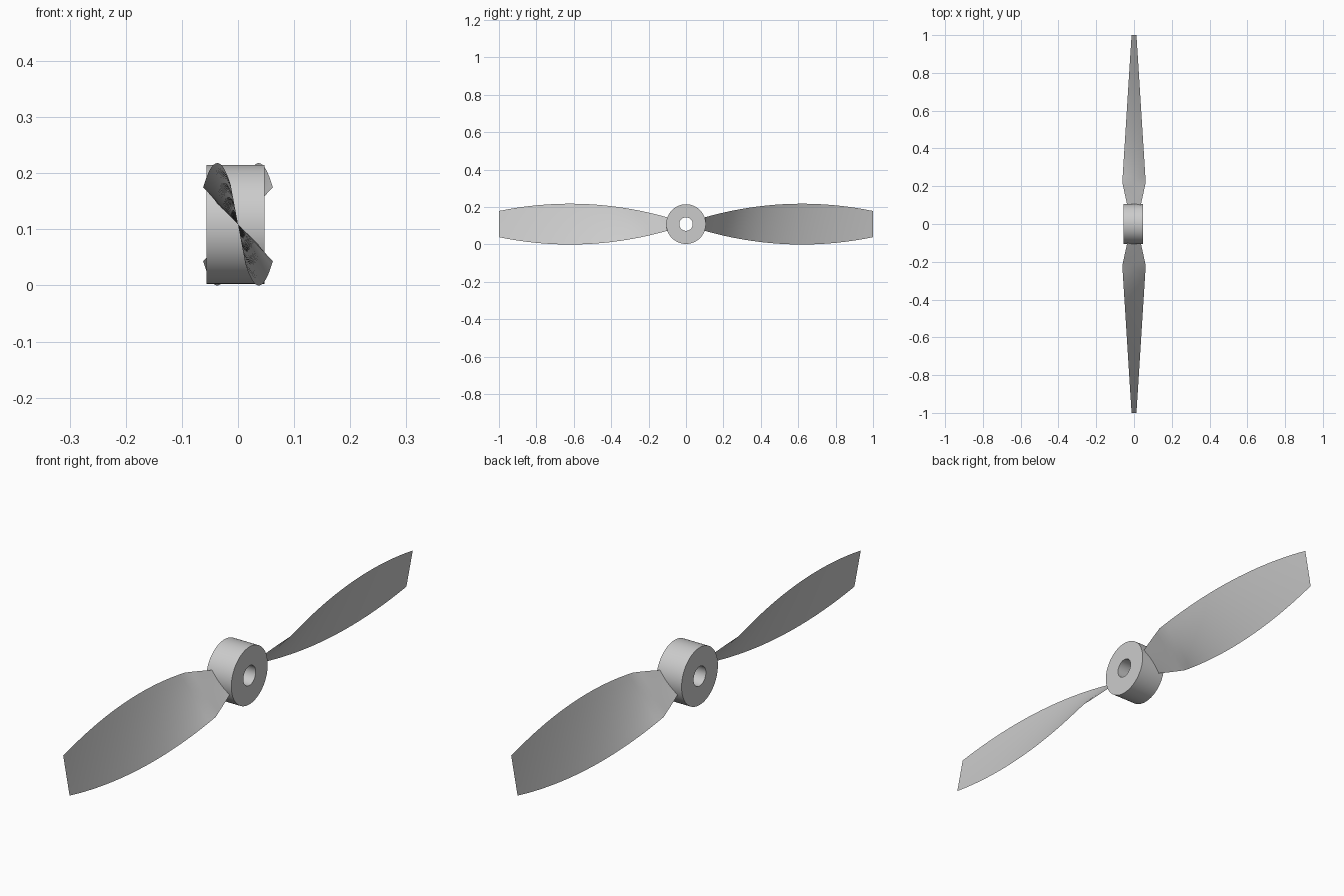
import bpy, bmesh, math
from mathutils import Vector

if "Cube" in bpy.data.objects:
    bpy.data.objects.remove(bpy.data.objects["Cube"], do_unlink=True)

AXIS_Z = 0.109

grey = bpy.data.materials.new("light_grey")
grey.use_nodes = True
colour = (0.6, 0.6, 0.6, 1)
grey.diffuse_color = colour
grey.node_tree.nodes["Principled BSDF"].inputs["Base Color"].default_value = colour


def make_object(name, bm):
    mesh = bpy.data.meshes.new(name)
    bm.to_mesh(mesh)
    bm.free()
    mesh.materials.append(grey)
    obj = bpy.data.objects.new(name, mesh)
    obj.location.z = AXIS_Z
    bpy.context.collection.objects.link(obj)
    bpy.ops.object.select_all(action="DESELECT")
    obj.select_set(True)
    bpy.context.view_layer.objects.active = obj
    bpy.ops.object.shade_smooth_by_angle(angle=math.radians(30))
    return obj


# Hub: rectangular section spun around the x axis, leaving the shaft hole
def make_hub(back=-0.056, front=0.047, outer=0.106, inner=0.036):
    bm = bmesh.new()
    corners = [(back, inner), (back, outer), (front, outer), (front, inner)]
    ring = [bm.verts.new((x, 0, r)) for x, r in corners]
    edges = [bm.edges.new((ring[i], ring[(i + 1) % 4])) for i in range(4)]
    bmesh.ops.spin(bm, geom=ring + edges, cent=(0, 0, 0), axis=(1, 0, 0),
                   angle=math.tau, steps=64)
    bmesh.ops.remove_doubles(bm, verts=bm.verts, dist=1e-4)
    bmesh.ops.recalc_face_normals(bm, faces=bm.faces)
    return make_object("hub", bm)


# Half chord of the blade at distance r, as x and z reach
def half_chord(r):
    z = 0.109 - 0.27 * (r - 0.62) ** 2
    if r < 0.22:
        x = 0.036 + (0.062 - 0.036) * (r - 0.1) / 0.12
    else:
        x = 0.062 - 0.049 * (r - 0.22) / 0.78
    return x, z


# Blade: thin twisted sheet along y; side flips it half a turn about x
def make_blade(name, side, across=8):
    bm = bmesh.new()
    stations = [0.095 + 0.125 * i / 5 for i in range(5)]
    stations += [0.22 + 0.78 * i / 24 for i in range(25)]
    rows = []
    for r in stations:
        x, z = half_chord(r)
        reach = Vector((x, 0, z * side))
        middle = Vector((0, r * side, 0))
        rows.append([bm.verts.new(middle + reach * (2 * j / across - 1))
                     for j in range(across + 1)])
    for a, b in zip(rows, rows[1:]):
        for j in range(across):
            bm.faces.new((a[j], a[j + 1], b[j + 1], b[j]))
    bmesh.ops.recalc_face_normals(bm, faces=bm.faces)
    return make_object(name, bm)


make_hub()
make_blade("back_blade", 1)
make_blade("front_blade", -1)
